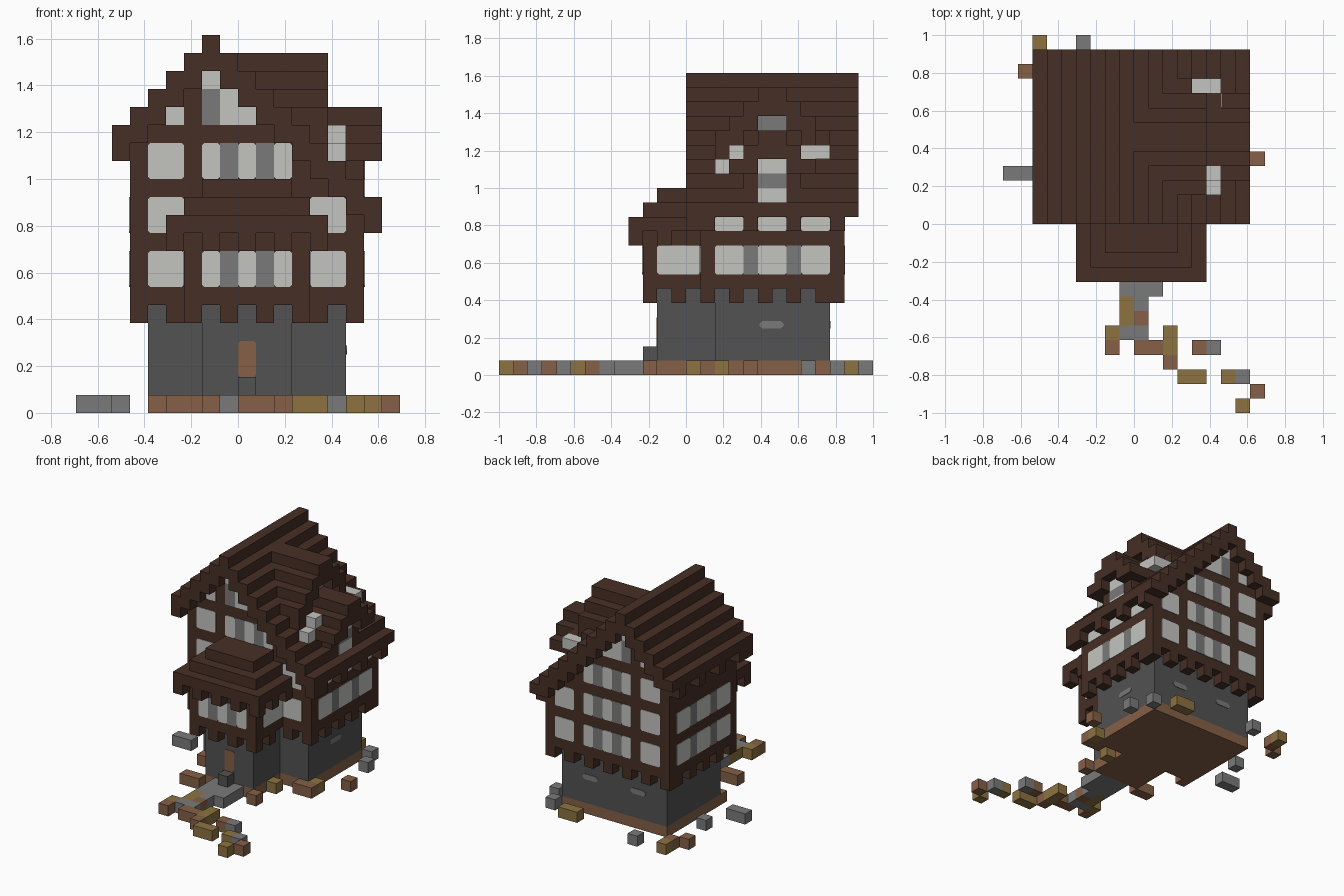
import bpy
import bmesh

if "Cube" in bpy.data.objects:
    bpy.data.objects.remove(bpy.data.objects["Cube"], do_unlink=True)

U = 1 / 13          # size of one block
PLATE = 0.05        # thickness of painted plates, in blocks


def material(name, r, g, b):
    mat = bpy.data.materials.new(name)
    mat.use_nodes = True
    mat.diffuse_color = (r, g, b, 1)
    mat.node_tree.nodes["Principled BSDF"].inputs["Base Color"].default_value = (r, g, b, 1)
    return mat


timber = material("dark timber", .061, .028, .019)
stone = material("dark stone", .084, .084, .084)
plaster = material("pale plaster", .55, .55, .53)
grey = material("grey stone", .195, .195, .195)
brick = material("brick brown", .235, .117, .063)
gold = material("ochre", .262, .168, .051)


def finish(name, mat, bm):
    bmesh.ops.recalc_face_normals(bm, faces=bm.faces)
    bmesh.ops.scale(bm, vec=(U, U, U), verts=bm.verts)
    mesh = bpy.data.meshes.new(name)
    bm.to_mesh(mesh)
    bm.free()
    mesh.materials.append(mat)
    obj = bpy.data.objects.new(name, mesh)
    bpy.context.collection.objects.link(obj)
    return obj


def boxes(name, mat, items):
    """One object out of boxes given as x, x, y, y, z, z limits in blocks."""
    bm = bmesh.new()
    for xa, xb, ya, yb, za, zb in items:
        verts = bmesh.ops.create_cube(bm, size=1)["verts"]
        bmesh.ops.scale(bm, vec=(xb - xa, yb - ya, zb - za), verts=verts)
        bmesh.ops.translate(bm, vec=((xa + xb) / 2, (ya + yb) / 2, (za + zb) / 2), verts=verts)
    return finish(name, mat, bm)


def panes(name, mat, axis, plane, out, items, cut=.12):
    """Thin plates with clipped corners on a wall facing along the axis."""
    bm = bmesh.new()
    for a, b, low, high in items:
        outline = [(a + cut, low), (b - cut, low), (b, low + cut), (b, high - cut),
                   (b - cut, high), (a + cut, high), (a, high - cut), (a, low + cut)]
        pts = [(plane, s, z) if axis == "x" else (s, plane, z) for s, z in outline]
        face = bm.faces.new([bm.verts.new(p) for p in pts])
        grown = bmesh.ops.extrude_face_region(bm, geom=[face])["geom"]
        move = (out * PLATE, 0, 0) if axis == "x" else (0, out * PLATE, 0)
        bmesh.ops.translate(bm, vec=move, verts=[v for v in grown if isinstance(v, bmesh.types.BMVert)])
    return finish(name, mat, bm)


def roof_top(i):
    return 21 - abs(i + 2)


# Stone ground floor on its brick footing, with a door step
for name, mat, low, high in (("footing", brick, 0, 1), ("stone_floor", stone, 1, 6)):
    boxes(name, mat, [(-5, 6, 2, 10, low, high), (-2, 3, -2, 2, low, high)])
boxes("door_step", stone, [(0, 1, -3, -2, 1, 2)])
panes("door", brick, "y", -2, -1, [(0, 1, 2, 4)])
panes("side_slot", grey, "x", 6, 1, [(5.1, 6.8, 3.25, 3.75)], .2)
panes("back_slots", grey, "y", 10, 1, [(x - .8, x + .8, 3.25, 3.75) for x in (-2, 3)], .2)

# Timber upper floors, filled up to the underside of the roof
boxes("upper_walls", timber, [(i, i + 1, 1, 11, 6, roof_top(i) - 2) for i in range(-6, 7)])
boxes("bay_walls", timber, [(-3, 4, -3, 1, 6, 10)])

# Blocks jutting down under the overhanging floor
teeth = []
for x in range(-6, 7, 2):
    teeth.append((x, x + 1, 10, 11, 5, 6))
    if x in (-6, -4, 4, 6):
        teeth.append((x, x + 1, 1, 2, 5, 6))
for y in (3, 5, 7, 9):
    teeth += [(x, x + 1, y, y + 1, 5, 6) for x in (-6, 6)]
for x in range(-3, 4, 2):
    teeth.append((x, x + 1, -3, -2, 5, 6))
teeth += [(x, x + 1, -1, 0, 5, 6) for x in (-3, 3)]
boxes("floor_brackets", timber, teeth)

# Stepped main roof, with brackets under both eaves
roof = []
for i in range(-7, 8):
    top = roof_top(i)
    eave = i in (-7, 7)
    roof.append((i, i + 1, 0, 12, top - (1 if eave else 2), top))
    if eave:
        roof += [(i, i + 1, y, y + 1, top - 2, top - 1) for y in (0, 1, 4, 7, 10)]
boxes("main_roof", timber, roof)

# Stepped roof of the front bay
bay = [(k - 4, 5 - k, k - 4, 1, 10 + k, 11 + k) for k in range(3)]
for s in range(-4, 5, 2):
    bay.append((s, s + 1, -4, -3, 9, 10))
for x in (-4, 4):
    bay.append((x, x + 1, -2, -1, 9, 10))
    bay.append((x, x + 1, 0, 1, 9, 10))
boxes("bay_roof", timber, bay)

# Upper cross gable
gable = []
for k in range(4):
    gable.append((-1, 4, 5 - k, 7 + k, 10, 18 - k))
    gable.append((-1, 5, 5 - k, 6 - k, 18 - k, 20 - k))
    gable.append((-1, 4 if k == 3 else 5, 6 + k, 7 + k, 18 - k, 20 - k))
boxes("upper_cross_gable", timber, gable)
panes("upper_gable_window", grey, "x", 4, 1, [(5, 7, 17, 18)], .02)

# Lower dormer below it
boxes("lower_dormer", timber, [
    (2, 8, 5, 7, 15, 17), (2, 8, 4, 5, 14, 16), (2, 8, 7, 8, 14, 16),
    (2, 8, 3, 4, 14, 15), (2, 8, 8, 9, 14, 15), (4, 6, 8, 9, 15, 16),
    (2, 7, 4, 8, 11, 14), (2, 7, 5, 7, 14, 15)])
boxes("dormer_plaster", plaster, [(5, 6, 3, 4, 15, 16), (5, 6, 2, 3, 14, 15), (4, 6, 9, 10, 15, 16)])
panes("dormer_side_plaster", plaster, "x", 6, 1, [(8, 9, 15, 16)], .01)
panes("dormer_window", plaster, "x", 7, 1, [(5, 7, 12, 13), (5, 7, 14, 15)], .02)
panes("dormer_window_bar", grey, "x", 7, 1, [(5, 7, 13, 14)], .02)


def striped(name, axis, plane, out, spans, bars, rows):
    """Rows of pale panels with grey strips between them."""
    panes(name + "_panels", plaster, axis, plane, out, [(a, b, z, h) for z, h in rows for a, b in spans])
    panes(name + "_bars", grey, axis, plane, out, [(a, a + 1, z, h) for z, h in rows for a in bars], .01)


# Panels of the long walls
low_row, mid_row, high_row = (7, 9), (10, 12), (13, 15)
side = [(2, 4), (5, 7), (8, 10)]
striped("left_wall", "x", 7, 1, side, [4, 7], [low_row])
panes("left_wall_upper", plaster, "x", 7, 1, [(a, b, 10, 11) for a, b in side])
striped("right_wall", "x", -6, -1, side, [4, 7], [low_row, mid_row])

# Panels of the front, the bay and the back
centre = [(-2, -1), (0, 1), (2, 3)]
edges = [(-5, -3), (4, 6)]
panes("front_corner_panels", plaster, "y", 1, -1, [(a, b, *r) for r in (low_row, mid_row) for a, b in edges])
striped("bay_front", "y", -3, -1, centre, [-1, 1], [low_row])
for plane, out in ((-3, -1), (4, 1)):
    panes("bay_side_panel", plaster, "x", plane, out, [(-2, 1, *low_row)])
striped("back_lower", "y", 11, 1, edges + centre, [-1, 1], [low_row, mid_row])
for name, plane, out in (("front", 1, -1), ("back", 11, 1)):
    striped(name + "_upper", "y", plane, out, edges[:1] + centre, [-1, 1], [high_row])
    panes(name + "_gable_panels", plaster, "y", plane, out,
          [(-4, -3, 16, 17), (-2, -1, 18, 19), (-1, 0, 16, 18), (0, 1, 16, 17)], .02)
    panes(name + "_gable_bar", grey, "y", plane, out, [(-2, -1, 16, 18)], .01)


def ground(name, mat, spots):
    boxes(name, mat, [(x, x + w, y, y + d, 0, 1) for x, y, w, d in spots])


# Path to the door and loose blocks around the house
ground("path", grey, [(-1, -5, 3, 3), (0, -6, 1, 1), (-1, -8, 2, 1)])
ground("grey_blocks", grey, [
    (5, -9, 1, 1), (7, -11, 1, 1), (-4, 12, 1, 1), (-9, 3, 2, 1),
    (7, 8, 1, 1), (6, 10, 1, 1), (-7, 6, 1, 1)])
ground("brick_blocks", brick, [
    (0, -7, 1, 1), (-2, -9, 1, 1), (0, -9, 2, 1), (2, -10, 1, 1), (4, -9, 1, 1),
    (8, -12, 1, 1), (8, 4, 1, 1), (-8, 10, 1, 1), (-7, 11, 1, 1),
    (-5, 1, 1, 1), (-4, -3, 2, 1), (3, -3, 1, 1), (5, 1, 2, 1)])
ground("ochre_blocks", gold, [
    (-1, -7, 1, 2), (-2, -8, 1, 1), (2, -9, 1, 2), (3, -11, 2, 1), (6, -11, 1, 1),
    (7, -13, 1, 1), (-7, 12, 1, 1), (3, 11, 2, 1), (3, 0, 1, 1), (6, 2, 1, 1)])
